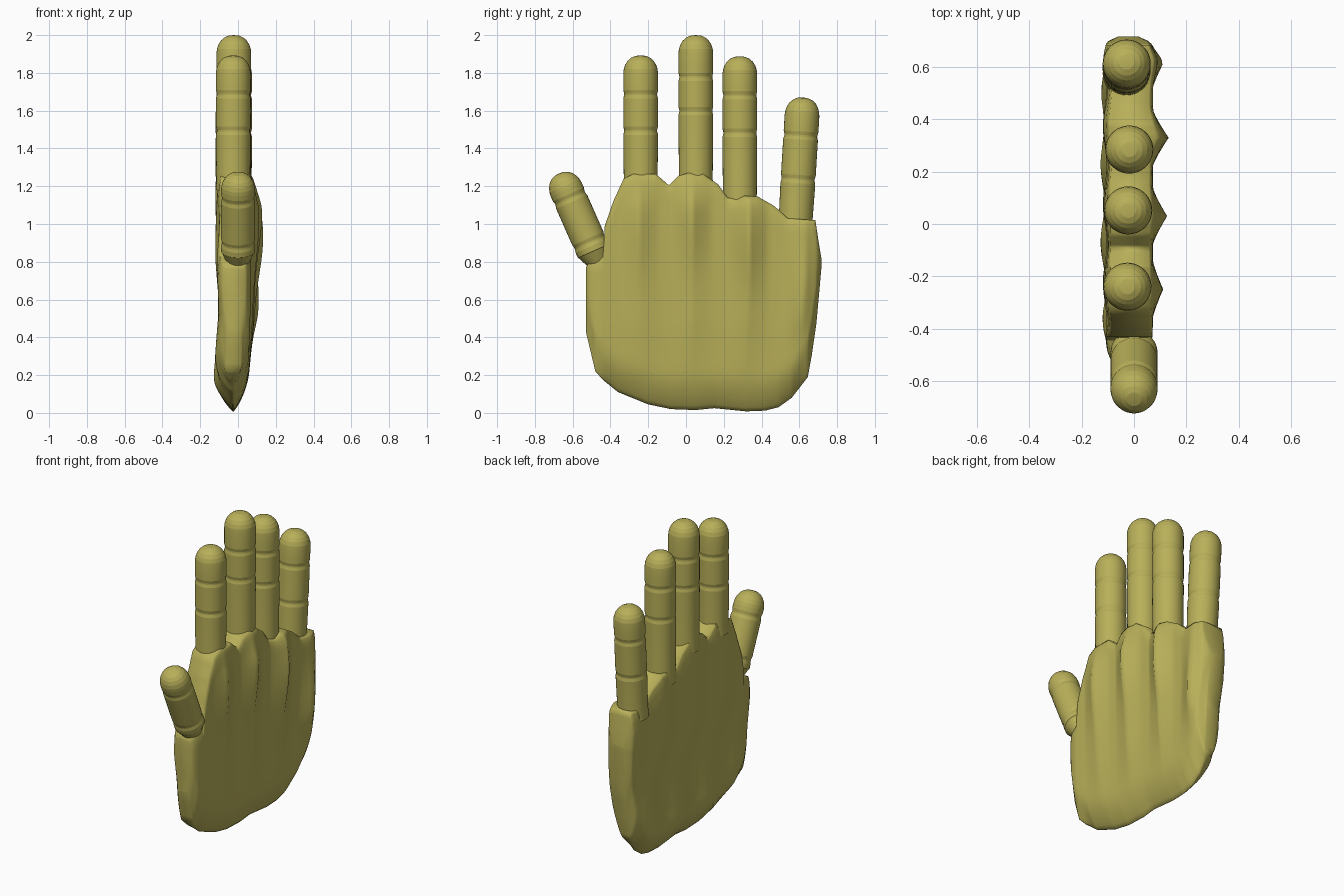
import bpy, bmesh, math
from mathutils import Vector

if "Cube" in bpy.data.objects:
    bpy.data.objects.remove(bpy.data.objects["Cube"])

skin = bpy.data.materials.new("olive_yellow")
skin.diffuse_color = (0.48, 0.43, 0.10, 1)
skin.use_nodes = True
skin.node_tree.nodes["Principled BSDF"].inputs["Base Color"].default_value = skin.diffuse_color


def finish(name, bm, angle):
    bmesh.ops.recalc_face_normals(bm, faces=bm.faces)
    me = bpy.data.meshes.new(name)
    bm.to_mesh(me)
    bm.free()
    ob = bpy.data.objects.new(name, me)
    bpy.context.collection.objects.link(ob)
    me.materials.append(skin)
    bpy.ops.object.select_all(action='DESELECT')
    ob.select_set(True)
    bpy.context.view_layer.objects.active = ob
    bpy.ops.object.shade_smooth_by_angle(angle=math.radians(angle))
    return ob


def lerp(pts, t):
    for (a, p), (b, q) in zip(pts, pts[1:]):
        if t <= b:
            return p + (q - p) * max(0, (t - a) / (b - a))
    return pts[-1][1]


# Palm outline: lower and upper edge heights along y
LOWER = [(-.53, .43), (-.48, .22), (-.44, .175), (-.36, .11), (-.2, .045), (-.08, .02),
         (.05, .015), (.15, .025), (.32, .008), (.42, .012), (.49, .03), (.56, .08),
         (.645, .19), (.665, .3), (.69, .47), (.718, .78)]
UPPER = [(-.53, .77), (-.51, .8), (-.44, .83), (-.43, .99), (-.385, 1.12), (-.33, 1.24),
         (-.28, 1.265), (-.16, 1.265), (-.09, 1.205), (-.04, 1.255), (.01, 1.27),
         (.09, 1.265), (.17, 1.21), (.22, 1.14), (.27, 1.13), (.31, 1.15), (.38, 1.145),
         (.46, 1.1), (.49, 1.075), (.54, 1.03), (.685, 1.02), (.7, .92), (.718, .81)]

# Thickness of the back of the hand (+x) and the palm side (-x) by height
BACK = [(0, .045), (.2, .055), (.45, .064), (1.0, .072), (1.3, .07)]
FRONT = [(0, -.115), (.15, -.128), (.25, -.115), (.5, -.1), (.8, -.112), (1.1, -.107), (1.3, -.107)]
# Knuckle ridges: y, peak height of the bulge (z), size
KNUCKLES = [(-.25, 1.0, .04), (.03, 1.05, .055), (.33, .92, .062), (.62, .62, .045)]


def ridge(y, z):
    total = 0
    for c, peak, size in KNUCKLES:
        c += .12 * max(0, .7 - z) * (.1 - c)
        across = max(0, 1 - abs(y - c) / .11)
        along = .35 + .65 * math.exp(-((z - peak) / .25) ** 2)
        total += size * across ** 1.2 * along
    return total * lerp([(.15, 0), (.5, 1), (1.1, 1), (1.27, .2)], z)


def section(y, z, lo, hi):
    back = lerp(BACK, z) + ridge(y, z)
    front = lerp(FRONT, z) + .009 * math.sin(y * 21) * math.sin(z * 5)
    d = min(1, max(0, z - lo) / .2)
    w = lerp([(.5, 0), (.6, 1)], abs(y - .095))
    heel = (1 - w) * math.sin(d * math.pi / 2) ** .75 + w * (.65 + .35 * d)
    side = lerp([(0, .68), (.03, .88), (.08, 1)], min(y + .53, .718 - y))
    k = max(.04, heel * side)
    kb = k * lerp([(0, .86), (.02, .95), (.06, 1)], hi - z)
    kf = k * lerp([(0, .8), (.04, .92), (.12, 1)], hi - z)
    mid = -.025
    return mid + (back - mid) * kb, mid + (front - mid) * kf


bm = bmesh.new()
ROWS = 32
ys = sorted({round(p[0], 3) for p in LOWER + UPPER} |
            {round(-.51 + i * .02, 3) for i in range(61)})
cols = []
for y in ys:
    lo, hi = lerp(LOWER, y), lerp(UPPER, y)
    b, f = [], []
    for r in range(ROWS + 1):
        t = r / ROWS
        z = lo + (hi - lo) * (.5 * t + .5 * t * t * (3 - 2 * t))
        xb, xf = section(y, z, lo, hi)
        b.append(bm.verts.new((xb, y, z)))
        f.append(bm.verts.new((xf, y, z)))
    cols.append(b + f[::-1])
for a, c in zip(cols, cols[1:]):
    n = len(a)
    for i in range(n):
        j = (i + 1) % n
        bm.faces.new((a[i], a[j], c[j], c[i]))
for c in (cols[0], cols[-1]):
    for r in range(ROWS):
        bm.faces.new((c[r], c[r + 1], c[-2 - r], c[-1 - r]))
finish("palm", bm, 75)


# Fingers: turned shafts with two shallow joint grooves and a domed tip
def finger(name, base, tip, joints, rad=.092, butt=.092):
    base, tip = Vector(base), Vector(tip)
    axis = tip - base
    length = axis.length
    prof = [(butt, 0), (rad * .97, .06)]
    for j in joints:
        s = j * length
        prof += [(rad, s - .05), (rad, s - .022), (rad * .95, s - .004),
                 (rad * .95, s + .004), (rad, s + .022), (rad, s + .05)]
    dome = .098
    for i in range(6):
        a = i / 6 * math.pi / 2
        prof.append((rad * math.cos(a) ** .85, length - dome + dome * math.sin(a)))
    rot = axis.to_track_quat('Z', 'Y')
    bm = bmesh.new()
    N = 36
    rings = [[bm.verts.new(base + rot @ Vector((r * math.cos(k * math.tau / N),
                                                r * math.sin(k * math.tau / N), h)))
              for k in range(N)] for r, h in prof]
    for a, c in zip(rings, rings[1:]):
        for k in range(N):
            m = (k + 1) % N
            bm.faces.new((a[k], a[m], c[m], c[k]))
    bm.faces.new(rings[0])
    end = bm.verts.new(tip)
    for k in range(N):
        bm.faces.new((rings[-1][k], rings[-1][(k + 1) % N], end))
    finish(name, bm, 12)


finger("index_finger", (-.025, -.24, 1.18), (-.025, -.24, 1.893), (.44, .71))
finger("middle_finger", (-.022, .052, 1.18), (-.022, .052, 2.0), (.51, .73))
finger("ring_finger", (-.018, .285, 1.06), (-.018, .285, 1.888), (.51, .75))
finger("little_finger", (-.028, .576, .95), (-.028, .62, 1.67), (.40, .72))
finger("thumb", (0, -.465, .80), (0, -.672, 1.268), (.22, .72), rad=.09, butt=.06)
